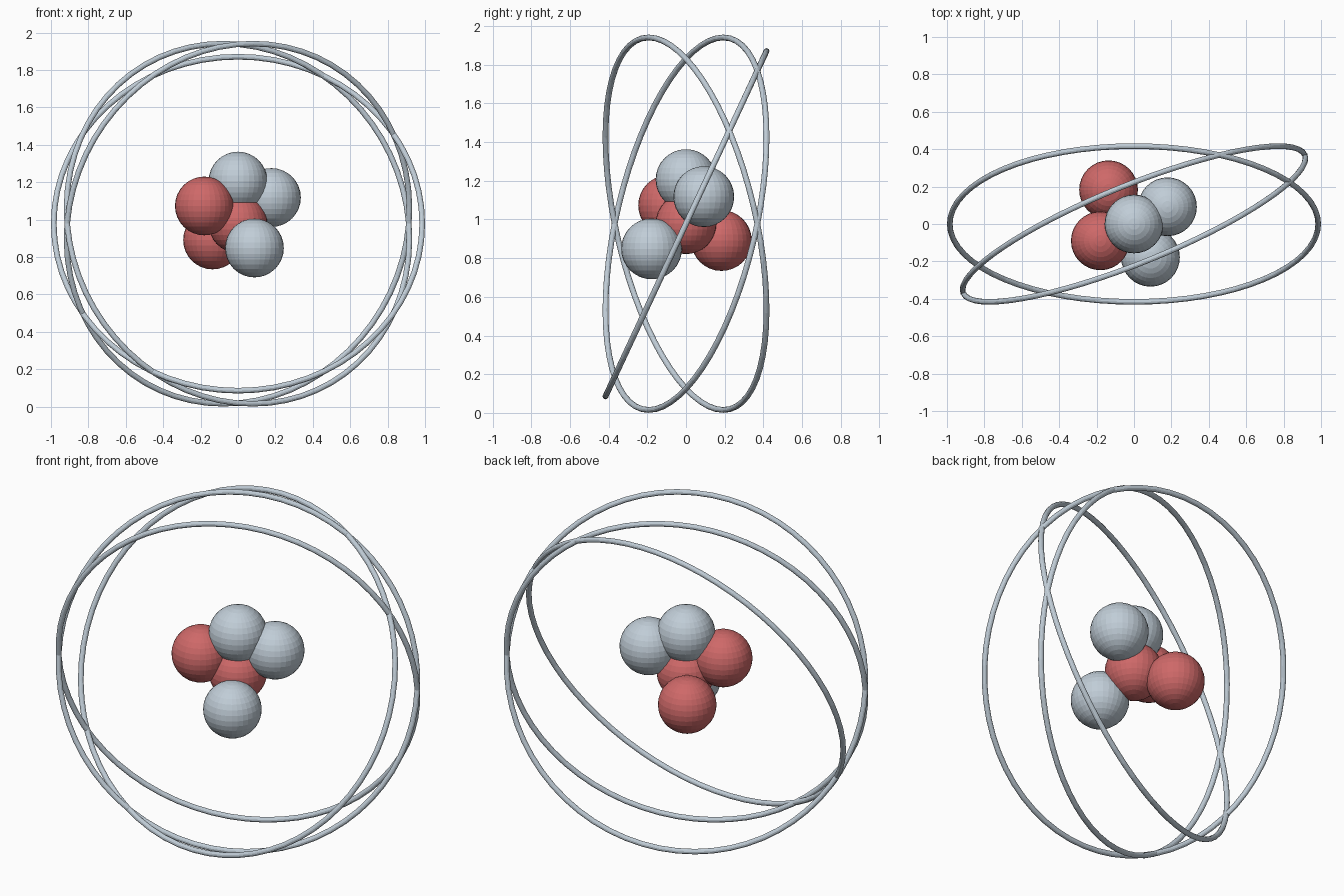
import bpy
import math
from mathutils import Vector

if "Cube" in bpy.data.objects:
    bpy.data.objects.remove(bpy.data.objects["Cube"])


def make_material(name, color):
    mat = bpy.data.materials.new(name)
    mat.use_nodes = True
    mat.diffuse_color = color
    mat.node_tree.nodes["Principled BSDF"].inputs["Base Color"].default_value = color
    return mat


RED = make_material("soft red", (0.62, 0.14, 0.14, 1))
GREY = make_material("pale blue grey", (0.53, 0.61, 0.68, 1))

CENTRE = Vector((0, 0, 0.978))
BALL_RADIUS = 0.157
TUBE = 0.015
TILT = math.radians(25)


def finish(name, mat):
    obj = bpy.context.object
    obj.name = name
    obj.data.materials.append(mat)


def ball(name, offset, mat):
    bpy.ops.mesh.primitive_uv_sphere_add(
        segments=32, ring_count=16, radius=BALL_RADIUS, location=CENTRE + Vector(offset))
    finish(name, mat)


# Nucleus: one central ball with five packed around it
ball("proton_centre", (0, 0, 0), RED)
ball("proton_front", (-0.18, -0.09, 0.095), RED)
ball("proton_back", (-0.136, 0.183, -0.087), RED)
ball("neutron_top", (0, 0, 0.228), GREY)
ball("neutron_side", (0.179, 0.092, 0.14), GREY)
ball("neutron_low", (0.088, -0.178, -0.13), GREY)

# Orbits: thin rings whose axes lean away from y by the same tilt
for name, turn in (("orbit_level", 0), ("orbit_upper", 240), ("orbit_lower", 300)):
    a = math.radians(turn)
    axis = Vector((math.sin(TILT) * math.sin(a), math.cos(TILT), -math.sin(TILT) * math.cos(a)))
    bpy.ops.mesh.primitive_torus_add(
        major_segments=64, minor_segments=12, major_radius=1 - TUBE, minor_radius=TUBE,
        location=CENTRE, rotation=axis.to_track_quat('Z', 'Y').to_euler())
    finish(name, GREY)
